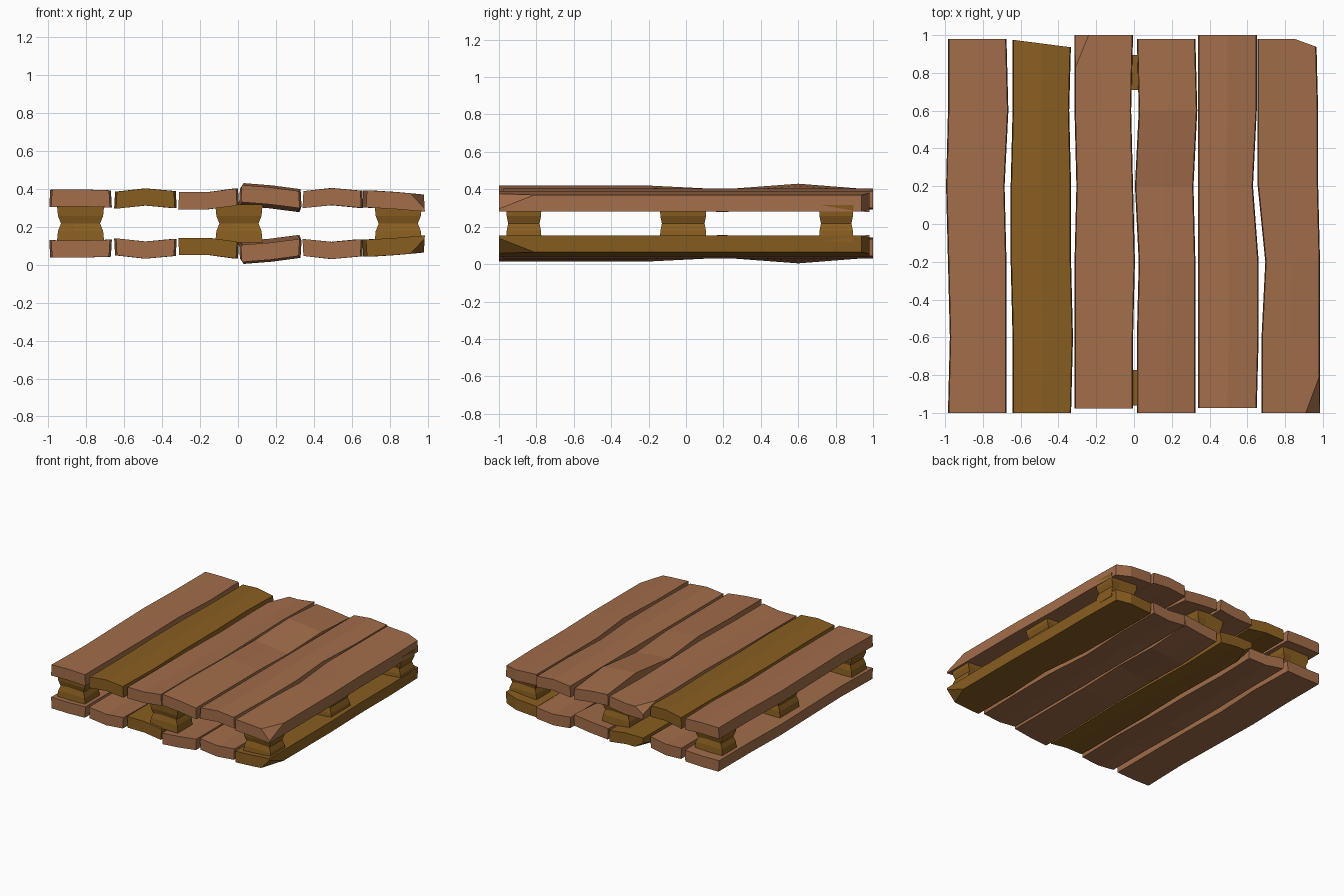
import bpy
import bmesh
from mathutils import Vector

if "Cube" in bpy.data.objects:
    bpy.data.objects.remove(bpy.data.objects["Cube"], do_unlink=True)

MID = 0.217        # height of the mirror plane between the two decks
THICK = 0.09
STATIONS = (-1, -0.6, -0.2, 0.2, 0.6, 1)


def material(name, color):
    mat = bpy.data.materials.new(name)
    mat.use_nodes = True
    mat.diffuse_color = color
    mat.node_tree.nodes["Principled BSDF"].inputs["Base Color"].default_value = color
    return mat


brown = material("warm brown wood", (0.36, 0.153, 0.068, 1))
ochre = material("ochre wood", (0.25, 0.112, 0.0145, 1))


def finish(bm, name, mat):
    bmesh.ops.recalc_face_normals(bm, faces=bm.faces)
    mesh = bpy.data.meshes.new(name)
    bm.to_mesh(mesh)
    bm.free()
    mesh.materials.append(mat)
    obj = bpy.data.objects.new(name, mesh)
    bpy.context.collection.objects.link(obj)
    return obj


def loft(bm, rings):
    """Skin a row of equal rings and close both ends."""
    rows = [[bm.verts.new(p) for p in ring] for ring in rings]
    n = len(rows[0])
    for a, b in zip(rows, rows[1:]):
        for i in range(n):
            j = (i + 1) % n
            bm.faces.new((a[i], a[j], b[j], b[i]))
    bm.faces.new(rows[0])
    bm.faces.new(rows[-1])


def chip(bm, a, b, c, inside):
    """Cut a corner away along the plane through three points."""
    a, b, c = Vector(a), Vector(b), Vector(c)
    normal = (b - a).cross(c - a).normalized()
    if normal.dot(Vector(inside) - a) > 0:
        normal = -normal
    geom = bm.verts[:] + bm.edges[:] + bm.faces[:]
    cut = bmesh.ops.bisect_plane(bm, geom=geom, plane_co=a, plane_no=normal, clear_outer=True)
    edges = [e for e in cut["geom_cut"] if isinstance(e, bmesh.types.BMEdge)]
    bmesh.ops.holes_fill(bm, edges=edges, sides=0)


def plank(name, mat, x, ends, heights, left, right, lift, chips, flip):
    """Wavy board; left, right and lift are wobbles in hundredths."""
    rings = []
    for k, y in enumerate(STATIONS):
        y = ends[0] if k == 0 else ends[1] if k == 5 else y
        xl, xr = x - 0.15 + left[k] / 100, x + 0.15 + right[k] / 100
        row = list(zip((xl, (xl + xr) / 2, xr), heights))
        top = [(px, y, pz + lift[k] / 100) for px, pz in row]
        low = [(px + w, y, pz + lift[k] / 100 - THICK)
               for (px, pz), w in zip(row, (-0.005, 0, 0.005))]
        rings.append(top + low[::-1])
    bm = bmesh.new()
    loft(bm, rings)
    for points in chips:
        chip(bm, *points, inside=(x, 0, heights[1] - THICK / 2))
    if flip:
        for v in bm.verts:
            v.co.z = 2 * MID - v.co.z
    return finish(bm, name, mat)


# Boards: centre x, y ends, edge/middle/edge height, side wobbles, lift, chips
flat = (0, 0, 0, 0, 0, 0)
boards = [
    (-0.83, (-1, 0.98), (0.395, 0.397, 0.392),
     (0, 1, 0, -1, 0, 0), (0, 0, 0, -1, 1, 0), flat, []),
    (-0.488, (-1, 0.975), (0.385, 0.402, 0.388),
     (0, 0, -1, -1, 0, 0), (0, 1, 0, 0, -1, 0), flat,
     [((-0.64, 0.975, 0.38), (-0.5, 0.957, 0.4), (-0.5, 0.957, 0.3))]),
    (-0.16, (-0.978, 1), (0.382, 0.382, 0.402),
     (0, 0, 0, 1, 0, 0), (0, 0, 1, 0, -1, 0), flat,
     [((-0.31, 0.83, 0.382), (-0.24, 1, 0.382), (-0.31, 1, 0.335))]),
    (0.17, (-1, 0.98), (0.42, 0.408, 0.388),
     (0, 0, 1, -1, 1, 0), (0, 0, 0, -1, 1, 0), (0, 0, 0, -2, 1, -2), []),
    (0.495, (-0.975, 1), (0.388, 0.404, 0.39),
     (0, 0, 0, 0, 0, 0), (0, 1, 1, -2, 0, 0), flat, []),
    (0.82, (-1, 0.98), (0.392, 0.383, 0.37),
     (1, 1, 3, -1, -1, -1), (1, 1, 1, 0, 0, -1), flat,
     [((0.91, -1, 0.375), (0.98, -0.81, 0.37), (0.98, -1, 0.3)),
      ((0.85, 0.98, 0.38), (0.96, 0.94, 0.37), (0.96, 0.94, 0.3))]),
]
for i, spec in enumerate(boards):
    plank(f"top_plank_{i + 1}", ochre if i == 1 else brown, *spec, flip=False)
    plank(f"bottom_plank_{i + 1}", ochre if i in (2, 5) else brown, *spec, flip=True)


def block(name, x, y, wide, deep):
    """Spacer block with a pinched waist and a split in the outer faces."""
    rings = []
    for z, s in ((-0.1, 0), (-0.04, 0.006), (0, 0.022), (0.04, 0.006), (0.1, 0)):
        hw, hd, split = wide / 2 - s, deep / 2 - s / 2, s / 2
        z += MID
        rings.append([(x - hw, y - hd, z), (x - hw / 3, y - hd + split, z), (x + hw, y - hd, z),
                      (x + hw, y + hd, z), (x + hw / 3, y + hd - split, z), (x - hw, y + hd, z)])
    bm = bmesh.new()
    loft(bm, rings)
    finish(bm, name, ochre)


# Spacer blocks around the rim, the middle side pair turned a quarter
for side, x in (("right", -0.83), ("middle", 0.005), ("left", 0.845)):
    block(f"front_{side}_block", x, -0.867, 0.25, 0.19)
    block(f"back_{side}_block", x, 0.803, 0.25, 0.185)
    if side != "middle":
        block(f"centre_{side}_block", x, -0.015, 0.19, 0.25)
